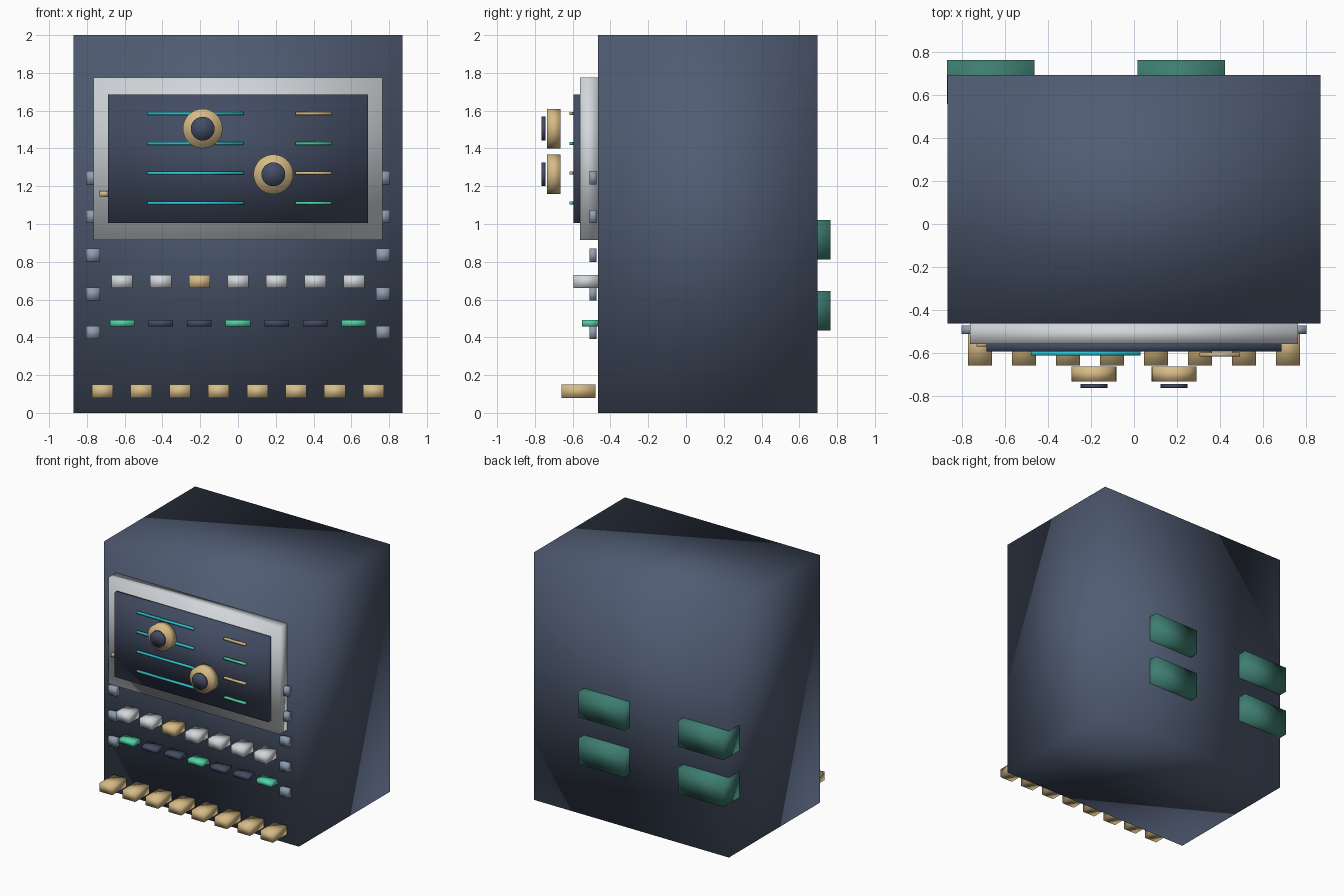
import bpy
import math

cube = bpy.data.objects.get("Cube")
if cube:
    bpy.data.objects.remove(cube, do_unlink=True)


def material(name, r, g, b):
    m = bpy.data.materials.new(name)
    m.use_nodes = True
    m.diffuse_color = (r, g, b, 1)
    m.node_tree.nodes["Principled BSDF"].inputs["Base Color"].default_value = (r, g, b, 1)
    return m


slate = material("slate blue", 0.08, 0.107, 0.171)
navy = material("dark navy", 0.055, 0.073, 0.125)
silver = material("light silver", 0.65, 0.68, 0.71)
steel = material("steel grey", 0.27, 0.34, 0.44)
gold = material("warm gold", 0.68, 0.50, 0.24)
green = material("bright green", 0.08, 0.65, 0.38)
cyan = material("cyan", 0.03, 0.56, 0.65)
teal = material("dark teal", 0.048, 0.205, 0.162)


def finish(name, mat):
    # Soft normals over every edge, as on the rest of the cabinet
    obj = bpy.context.object
    obj.name = name
    obj.data.materials.append(mat)
    bpy.ops.object.shade_smooth()
    return obj


def box(name, mat, x, z, width, height, y0, y1):
    bpy.ops.mesh.primitive_cube_add(size=1, location=(x, (y0 + y1) / 2, z))
    bpy.context.object.scale = (width, y1 - y0, height)
    bpy.ops.object.transform_apply(location=False, rotation=False, scale=True)
    return finish(name, mat)


def disc(name, mat, x, z, radius, y0, y1):
    bpy.ops.mesh.primitive_cylinder_add(
        vertices=32, radius=radius, depth=y1 - y0,
        location=(x, (y0 + y1) / 2, z), rotation=(math.pi / 2, 0, 0))
    return finish(name, mat)


# Cabinet, bezel and screen
FRONT = -0.465
box("cabinet", slate, 0, 1, 1.74, 2, FRONT, 0.695)
box("bezel", silver, 0, 1.345, 1.53, 0.86, -0.56, FRONT)
box("screen", navy, 0, 1.345, 1.375, 0.68, -0.595, -0.55)
box("bezel_tab", gold, -0.707, 1.16, 0.055, 0.03, -0.572, -0.55)

# Screen lines
for i in range(4):
    z = 1.585 - i * 0.158
    box(f"long_line_{i}", cyan, -0.225, z, 0.51, 0.016, -0.612, -0.594)
    box(f"short_line_{i}", green if i % 2 else gold, 0.4, z, 0.19, 0.016, -0.618, -0.598)

# Dials with separate caps
for side, x, z in (("right", -0.187, 1.505), ("left", 0.187, 1.263)):
    disc(f"{side}_dial", gold, x, z, 0.105, -0.735, -0.665)
    disc(f"{side}_dial_cap", navy, x, z, 0.063, -0.765, -0.745)

# Button row and indicator row
for i in range(7):
    x = (i - 3) * 0.2045
    box(f"button_{i}", gold if i == 2 else silver, x, 0.695, 0.112, 0.07, -0.595, FRONT)
    box(f"indicator_{i}", navy if i % 3 else green, x, 0.475, 0.13, 0.036, -0.55, FRONT)

# Keys along the foot
for i in range(8):
    box(f"key_{i}", gold, (i - 3.5) * 0.205, 0.115, 0.112, 0.07, -0.66, -0.48)

# Studs down both edges
for sign in (-1, 1):
    for i in range(5):
        box(f"stud_{'left' if sign > 0 else 'right'}_{i}", steel,
            sign * 0.768, 1.245 - i * 0.205, 0.074, 0.07, -0.512, -0.474)

# Rear vents
for x in (-0.667, 0.22):
    for z in (0.54, 0.917):
        box("rear_vent", teal, x, z, 0.408, 0.208, 0.56, 0.765)
